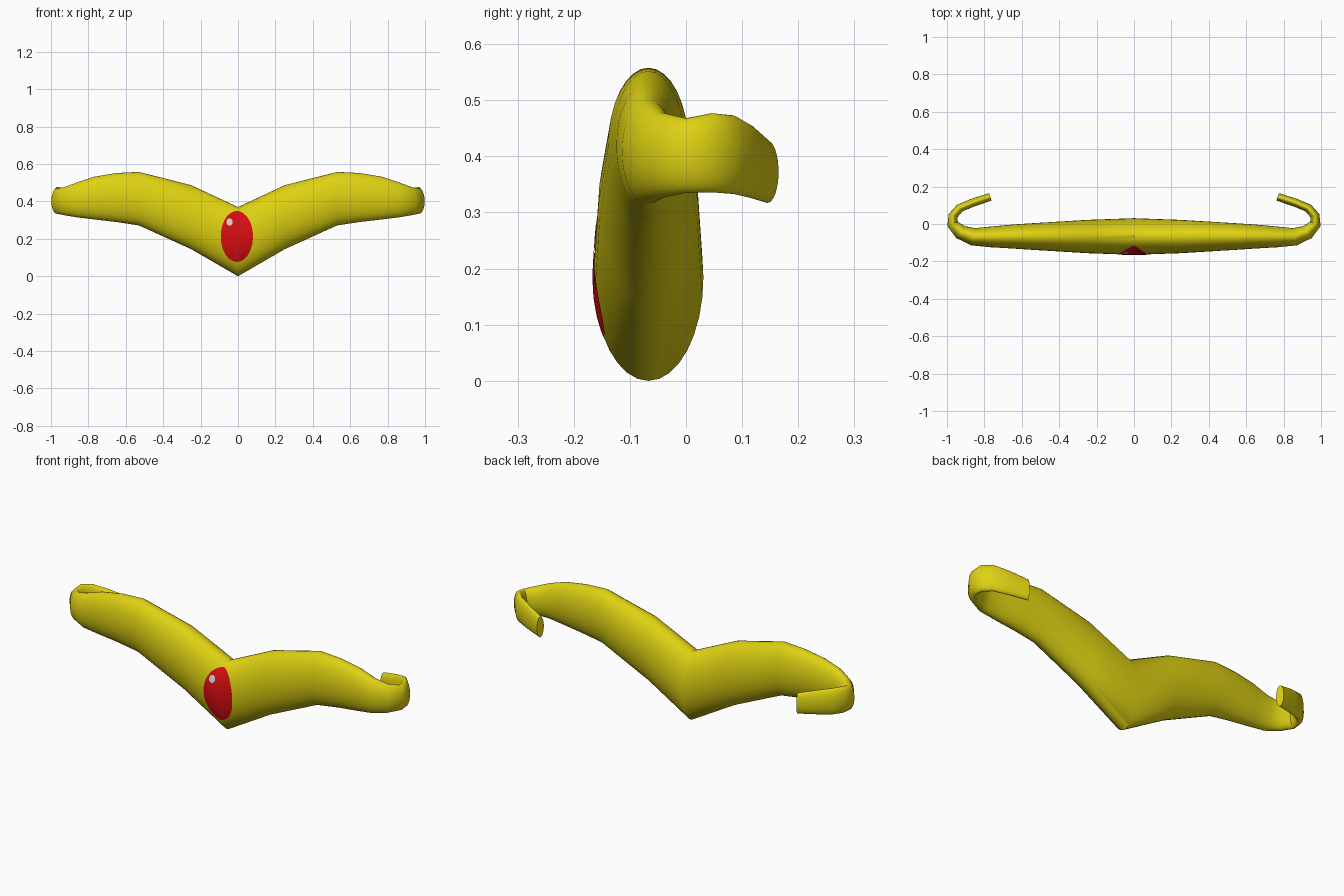
import bpy, bmesh, math
from mathutils import Vector
from mathutils.bvhtree import BVHTree

if "Cube" in bpy.data.objects:
    bpy.data.objects.remove(bpy.data.objects["Cube"])


def material(name, rgb):
    m = bpy.data.materials.new(name)
    m.diffuse_color = (*rgb, 1)
    m.use_nodes = True
    m.node_tree.nodes["Principled BSDF"].inputs["Base Color"].default_value = m.diffuse_color
    return m


gold = material("gold yellow", (0.73, 0.64, 0.006))
red = material("gem red", (0.68, 0.004, 0.005))
pale = material("highlight grey", (0.68, 0.64, 0.64))


def make_object(name, bm, mat, angle):
    me = bpy.data.meshes.new(name)
    bm.to_mesh(me)
    me.materials.append(mat)
    ob = bpy.data.objects.new(name, me)
    bpy.context.collection.objects.link(ob)
    bpy.ops.object.select_all(action='DESELECT')
    ob.select_set(True)
    bpy.context.view_layer.objects.active = ob
    bpy.ops.object.shade_smooth_by_angle(angle=math.radians(angle))
    return ob


# Oval sections along one arm: x, y, heading in degrees, half thickness, z low, z high
SECTIONS = [
    (0.00, -0.067, 0, 0.098, 0.000, 0.370),
    (0.25, -0.067, 0, 0.089, 0.145, 0.487),
    (0.53, -0.067, 0, 0.072, 0.272, 0.558),
    (0.65, -0.067, 0, 0.064, 0.290, 0.552),
    (0.77, -0.069, 2, 0.055, 0.304, 0.532),
    (0.86, -0.068, 12, 0.047, 0.315, 0.502),
    (0.925, -0.044, 38, 0.040, 0.326, 0.478),
    (0.970, 0.000, 68, 0.030, 0.335, 0.468),
    (0.967, 0.045, 108, 0.025, 0.336, 0.477),
    (0.932, 0.085, 140, 0.023, 0.333, 0.473),
    (0.860, 0.115, 160, 0.022, 0.326, 0.455),
    (0.768, 0.145, 162, 0.021, 0.317, 0.428),
]
SIDES = 32

# Swept band: both arms, each ending in a curled hook
band = bmesh.new()
for side in (1, -1):
    rings = []
    for x, y, heading, half, low, high in SECTIONS:
        h = math.radians(heading)
        ring = []
        for i in range(SIDES):
            a = 2 * math.pi * i / SIDES
            u = half * math.cos(a)
            z = (low + high) / 2 + (high - low) / 2 * math.sin(a)
            px = x - u * math.sin(h)
            ring.append(band.verts.new((side * px, y + u * math.cos(h), z)))
        rings.append(ring)
    for a, b in zip(rings, rings[1:]):
        for i in range(SIDES):
            j = (i + 1) % SIDES
            band.faces.new((a[i], a[j], b[j], b[i]))
    band.faces.new(rings[-1])
bmesh.ops.remove_doubles(band, verts=band.verts, dist=1e-5)
bmesh.ops.recalc_face_normals(band, faces=band.faces)
surface = BVHTree.FromBMesh(band)
make_object("headband", band, gold, 45)


# Oval plates laid onto the front of the band
def front_plate(name, cx, cz, rx, rz, lift, mat, rings=12, segs=48):
    bm = bmesh.new()

    def point(px, pz):
        hit = surface.ray_cast(Vector((px, -1, pz)), Vector((0, 1, 0)))[0]
        return bm.verts.new((px, hit.y - lift, pz))

    centre = point(cx, cz)
    prev = None
    for r in range(1, rings + 1):
        f = r / rings
        ring = [point(cx + rx * f * math.cos(2 * math.pi * i / segs),
                      cz + rz * f * math.sin(2 * math.pi * i / segs)) for i in range(segs)]
        for i in range(segs):
            j = (i + 1) % segs
            if prev:
                bm.faces.new((prev[i], ring[i], ring[j], prev[j]))
            else:
                bm.faces.new((centre, ring[i], ring[j]))
        prev = ring
    return make_object(name, bm, mat, 40)


front_plate("front_gem", -0.006, 0.213, 0.086, 0.136, 0.002, red)
front_plate("gem_highlight", -0.045, 0.290, 0.017, 0.020, 0.004, pale, rings=3, segs=16)
